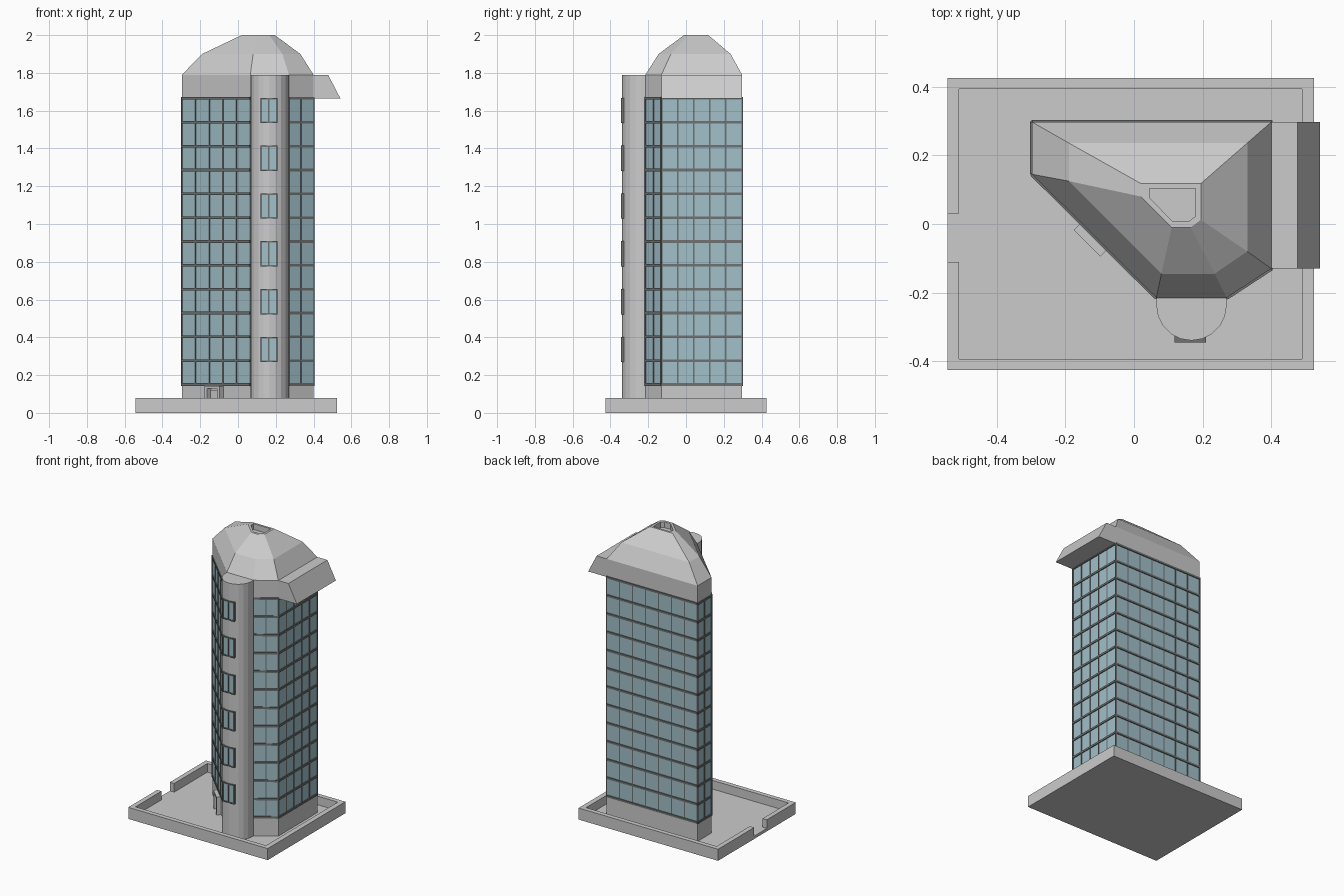
import bpy, bmesh, math
from mathutils import Matrix, Vector

if "Cube" in bpy.data.objects:
    bpy.data.objects.remove(bpy.data.objects["Cube"])

FLOOR, GLASS0, GLASS1, EAVES = 0.02, 0.15, 1.665, 1.79


def material(name, col):
    m = bpy.data.materials.new(name)
    m.diffuse_color = (*col, 1)
    m.use_nodes = True
    m.node_tree.nodes["Principled BSDF"].inputs["Base Color"].default_value = m.diffuse_color
    return m


glass = material("glass", (0.36, 0.53, 0.59))
dark = material("dark_frame", (0.16, 0.17, 0.17))


def finish(name, bm, mat=None):
    bmesh.ops.recalc_face_normals(bm, faces=bm.faces)
    me = bpy.data.meshes.new(name)
    bm.to_mesh(me)
    bm.free()
    if mat:
        me.materials.append(mat)
    ob = bpy.data.objects.new(name, me)
    bpy.context.collection.objects.link(ob)
    return ob


def loft(name, rings, mat=None):
    """Skin through (outline, z) rings, capped at both ends."""
    bm = bmesh.new()
    vs = [[bm.verts.new((x, y, z)) for x, y in pts] for pts, z in rings]
    n = len(vs[0])
    for a, b in zip(vs, vs[1:]):
        for i in range(n):
            j = (i + 1) % n
            bm.faces.new((a[i], a[j], b[j], b[i]))
    bm.faces.new(vs[0][::-1])
    bm.faces.new(vs[-1])
    return finish(name, bm, mat)


def prism(name, pts, z0, z1, mat=None):
    return loft(name, [(pts, z0), (pts, z1)], mat)


def add_box(bm, frame, lo, hi):
    lo, hi = Vector(lo), Vector(hi)
    m = frame @ Matrix.Translation((lo + hi) / 2) @ Matrix.Diagonal((*(hi - lo), 1))
    bmesh.ops.create_cube(bm, size=1, matrix=m)


def wall_frame(a, b):
    """Local axes of a wall: x along it, y outward, z up; also its length."""
    d = Vector((b[0] - a[0], b[1] - a[1], 0))
    u = d.normalized()
    m = Matrix(((u.x, u.y, 0, a[0]), (u.y, -u.x, 0, a[1]), (0, 0, 1, 0), (0, 0, 0, 1)))
    return m, d.length


# Site slab and low boundary wall with an opening on the left
X0, X1, Y = -0.543, 0.525, 0.425
prism("site_slab", [(X0, -Y), (X1, -Y), (X1, Y), (X0, Y)], 0, FLOOR)
i0, i1, iy = -0.51, 0.49, 0.393
prism("boundary_wall", [(X0, -0.11), (X0, -Y), (X1, -Y), (X1, Y), (X0, Y), (X0, 0.03),
                        (i0, 0.03), (i0, iy), (i1, iy), (i1, -iy), (i0, -iy), (i0, -0.11)],
      FLOOR, 0.08)

# Main block
plan = [(-0.297, 0.145), (0.065, -0.215), (0.27, -0.215), (0.40, -0.13), (0.40, 0.297), (-0.297, 0.297)]
prism("podium", plan, FLOOR, GLASS0)
prism("glass_block", plan, GLASS0, GLASS1, glass)

# Floor beams and mullions on every glazed wall
bays = [5, 0, 2, 5, 7, 2]
bm_b, bm_m = bmesh.new(), bmesh.new()
for i, n in enumerate(bays):
    if not n:
        continue
    m, length = wall_frame(plan[i], plan[(i + 1) % 6])
    for k in range(13):
        z = GLASS0 + (GLASS1 - GLASS0) * k / 12
        add_box(bm_b, m, (0, -0.005, z - 0.007), (length, 0.006, z + 0.007))
    for k in range(n + 1):
        x = length * k / n
        add_box(bm_m, m, (x - 0.004, -0.004, GLASS0), (x + 0.004, 0.003, GLASS1))
finish("floor_beams", bm_b, dark)
finish("mullions", bm_m, dark)

# Faceted roof with sunken top
mid = [(-0.19, 0.125), (0.08, -0.145), (0.235, -0.145), (0.33, -0.08), (0.33, 0.236), (-0.19, 0.236)]
top = [(0.02, 0.08), (0.11, -0.01), (0.165, -0.01), (0.195, 0.012), (0.195, 0.118), (0.02, 0.118)]
inner = [(0.045, 0.077), (0.113, 0.007), (0.158, 0.007), (0.179, 0.022), (0.179, 0.104), (0.045, 0.104)]
loft("roof", [(plan, GLASS1), (plan, EAVES), (mid, 1.9), (top, 2.0), (inner, 2.0), (inner, 1.96)])

# Overhanging canopy on the right
low = [(0.39, -0.13), (0.542, -0.13), (0.542, 0.297), (0.39, 0.297)]
high = [(0.39, -0.13), (0.477, -0.13), (0.477, 0.297), (0.39, 0.297)]
loft("side_canopy", [(low, GLASS1), (high, EAVES)])

# Rounded stair tower
cx, cy, r = 0.1675, -0.237, 0.1025
arc = [(cx + r * math.cos(a), cy + r * math.sin(a))
       for a in (math.pi * (1 + k / 10) for k in range(11))]
prism("stair_tower", [(0.065, -0.205)] + arc + [(0.27, -0.205)], FLOOR, EAVES)

# Twin-pane tower windows
bm_f, bm_g = bmesh.new(), bmesh.new()
eye = Matrix.Identity(4)
for k in range(6):
    z0 = 0.273 + 0.253 * k
    z1 = z0 + 0.126
    add_box(bm_g, eye, (0.122, -0.341, z0), (0.206, -0.315, z1))
    for x in (0.122, 0.164, 0.206):
        add_box(bm_f, eye, (x - 0.004, -0.345, z0), (x + 0.004, -0.315, z1))
    for z in (z0, z1):
        add_box(bm_f, eye, (0.118, -0.345, z - 0.004), (0.21, -0.315, z + 0.004))
finish("tower_window_frames", bm_f, dark)
finish("tower_window_glass", bm_g, glass)

# Entrance porch in the middle of the slanted wall
m, length = wall_frame(plan[0], plan[1])
c = length / 2
bm = bmesh.new()
for s in (-1, 1):
    x = c + s * 0.046
    add_box(bm, m, (x - 0.009, -0.005, FLOOR), (x + 0.009, 0.03, 0.128))
add_box(bm, m, (c - 0.055, -0.005, 0.128), (c + 0.055, 0.03, 0.143))
finish("entrance_porch", bm)
bm = bmesh.new()
for s in (-1, 1):
    x = c + s * 0.018
    add_box(bm, m, (x - 0.017, -0.005, FLOOR), (x + 0.017, 0.008, 0.122))
finish("entrance_doors", bm)
